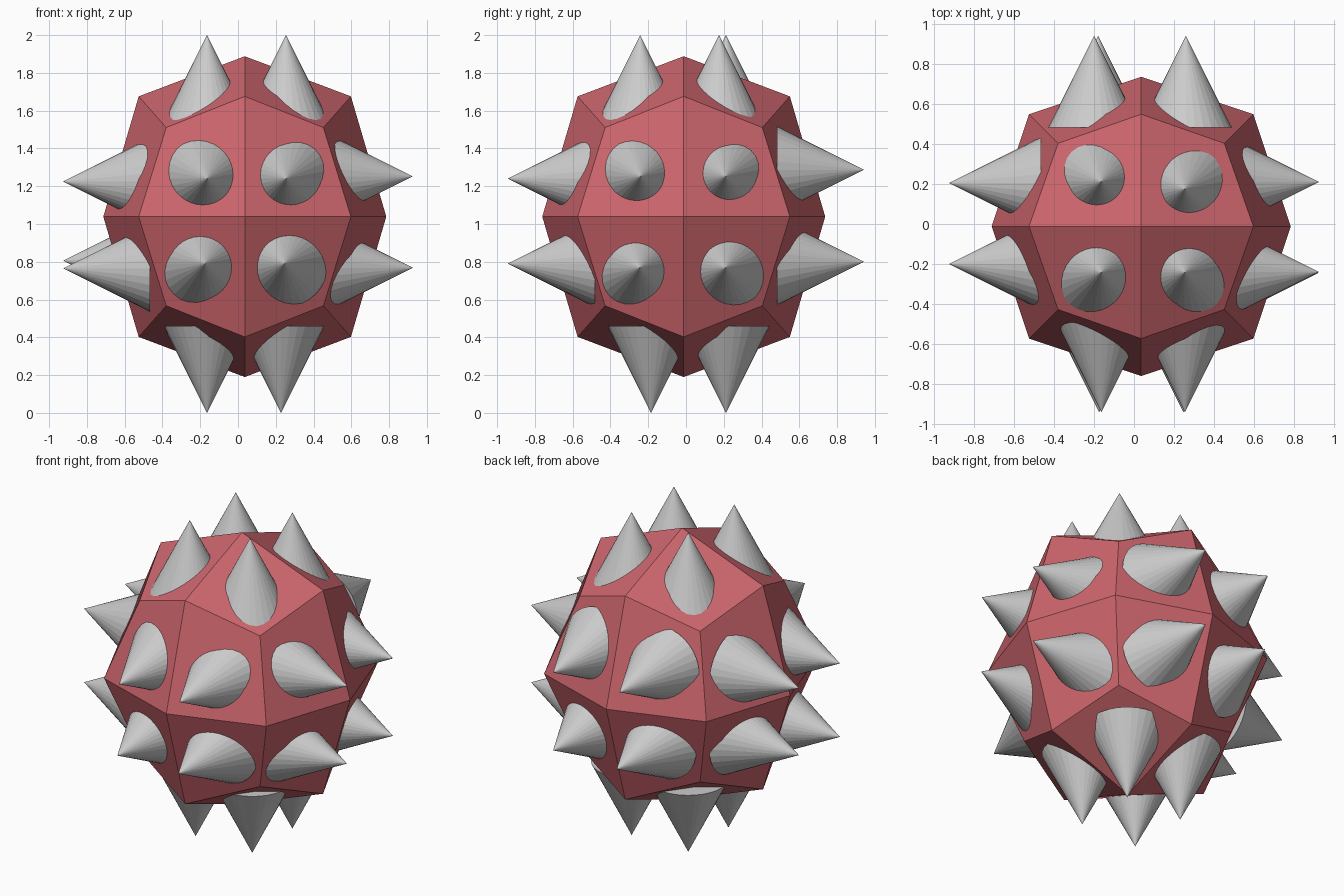
import bpy, bmesh
from mathutils import Vector

if "Cube" in bpy.data.objects:
    bpy.data.objects.remove(bpy.data.objects["Cube"])

# Faceted body: cube split into 24 kite faces by pulling edge and corner points inward
bm = bmesh.new()
bmesh.ops.create_cube(bm, size=2)
bmesh.ops.subdivide_edges(bm, edges=bm.edges[:], cuts=1, use_grid_fill=True)
pull = {1: 1.0, 2: 0.75, 3: 5 / 9}
for v in bm.verts:
    v.co *= pull[sum(abs(c) > 0.5 for c in v.co)]
    v.co = Vector((v.co.x * 0.749, v.co.y * 0.749, v.co.z * 0.849))
mesh = bpy.data.meshes.new("body")
bm.to_mesh(mesh)
bm.free()
body = bpy.data.objects.new("body", mesh)
body.location = (0.036, -0.012, 1.039)
bpy.context.collection.objects.link(body)
red = bpy.data.materials.new("red")
red.diffuse_color = (0.6, 0.13, 0.15, 1)
red.use_nodes = True
red.node_tree.nodes["Principled BSDF"].inputs["Base Color"].default_value = red.diffuse_color
mesh.materials.append(red)

# Spikes: one per kite face, pointing straight along an axis
RADIUS, HEIGHT = 0.23, 0.46


def spike(side, direction, tip):
    d = Vector(direction)
    bpy.ops.mesh.primitive_cone_add(
        vertices=32, radius1=RADIUS, radius2=0, depth=HEIGHT,
        location=Vector(tip) - d * HEIGHT / 2,
        rotation=d.to_track_quat('Z', 'Y').to_euler())
    bpy.context.object.name = side + "_spike"


# Tip positions across each side, slightly irregular
for x, z in [(-.163, 1.24), (.255, 1.24), (-.175, .79), (.247, .79)]:
    spike("front", (0, -1, 0), (x, -.943, z))
for x, z in [(-.20, 1.287), (.26, 1.287), (-.18, .80), (.26, .80)]:
    spike("back", (0, 1, 0), (x, .943, z))
for y, z in [(-.24, 1.252), (.21, 1.252), (-.245, .768), (.21, .768)]:
    spike("right", (1, 0, 0), (.926, y, z))
for y, z in [(-.20, 1.225), (.205, 1.225), (-.20, .765), (.205, .806)]:
    spike("left", (-1, 0, 0), (-.926, y, z))
for x, y in [(-.164, -.243), (.254, -.243), (-.164, .212), (.254, .175)]:
    spike("top", (0, 0, 1), (x, y, 2))
for x, y in [(-.164, -.185), (.228, -.185), (-.164, .212), (.228, .212)]:
    spike("bottom", (0, 0, -1), (x, y, 0))
